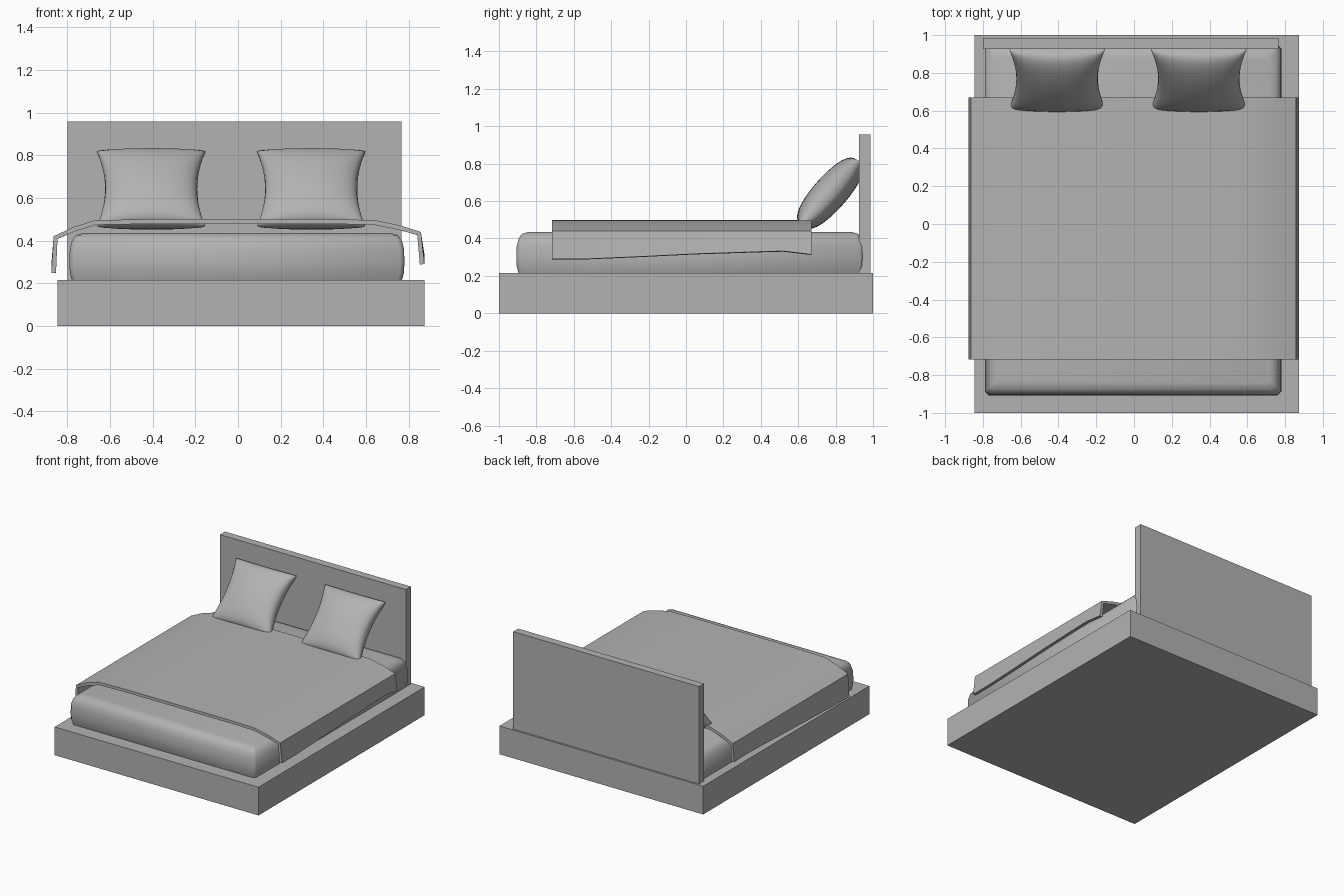
import bpy, bmesh, math
from mathutils import Vector, Matrix

if "Cube" in bpy.data.objects:
    bpy.data.objects.remove(bpy.data.objects["Cube"])

# Mid-grey finish shared by all parts
grey = bpy.data.materials.new("mid_grey")
grey.diffuse_color = (0.45, 0.45, 0.45, 1)
grey.use_nodes = True
grey.node_tree.nodes["Principled BSDF"].inputs["Base Color"].default_value = grey.diffuse_color


def box(name, lo, hi):
    lo, hi = Vector(lo), Vector(hi)
    bpy.ops.mesh.primitive_cube_add(size=1, location=(lo + hi) / 2)
    ob = bpy.context.object
    ob.name = name
    ob.scale = hi - lo
    bpy.ops.object.transform_apply(location=False, rotation=False, scale=True)
    ob.data.materials.append(grey)
    return ob


def add_mesh(name, verts, faces):
    me = bpy.data.meshes.new(name)
    me.from_pydata(verts, [], faces)
    me.materials.append(grey)
    ob = bpy.data.objects.new(name, me)
    bpy.context.collection.objects.link(ob)
    return ob


def smooth(ob, angle):
    bpy.ops.object.select_all(action='DESELECT')
    ob.select_set(True)
    bpy.context.view_layer.objects.active = ob
    for mod in list(ob.modifiers):
        bpy.ops.object.modifier_apply(modifier=mod.name)
    bpy.ops.object.shade_smooth_by_angle(angle=math.radians(angle))


# Platform base and headboard
box("base", (-0.845, -1, 0), (0.873, 1, 0.215))
box("headboard", (-0.80, 0.926, 0.215), (0.766, 0.986, 0.957))

# Mattress: stacked rectangular rings with small corner chamfers and a soft top
x0, x1, y0, y1, c = -0.79, 0.78, -0.907, 0.95, 0.02
verts = []
rings = [(0.205, 0.014), (0.25, 0.002), (0.30, 0), (0.36, 0.002), (0.40, 0.012), (0.425, 0.03), (0.435, 0.065)]
for z, d in rings:
    a, b, e, f = x0 + d, x1 - d, y0 + d, y1 - d
    verts += [(a + c, e, z), (b - c, e, z), (b, e + c, z), (b, f - c, z),
              (b - c, f, z), (a + c, f, z), (a, f - c, z), (a, e + c, z)]
faces = [(r * 8 + k, r * 8 + (k + 1) % 8, r * 8 + 8 + (k + 1) % 8, r * 8 + 8 + k)
         for r in range(len(rings) - 1) for k in range(8)]
last = (len(rings) - 1) * 8
faces += [tuple(range(7, -1, -1)), tuple(range(last, last + 8))]
smooth(add_mesh("mattress", verts, faces), 50)

# Blanket: cross-section swept along y, with hems that vary in height
profile = [(-0.864, 0.42), (-0.77, 0.464), (-0.67, 0.495), (-0.42, 0.5), (0, 0.5),
           (0.42, 0.5), (0.64, 0.496), (0.76, 0.471), (0.857, 0.44)]
stations = [(-0.717, 0.248, 0.29), (-0.55, 0.25, 0.29), (-0.25, 0.26, 0.303),
            (0.05, 0.27, 0.318), (0.35, 0.28, 0.328), (0.52, 0.285, 0.333), (0.67, 0.28, 0.315)]
verts = []
for y, hem_l, hem_r in stations:
    section = [(-0.875, hem_l)] + profile + [(0.874, hem_r)]
    verts += [(x, y, z) for x, z in section]
n = len(profile) + 2
faces = [(j * n + i, j * n + i + 1, (j + 1) * n + i + 1, (j + 1) * n + i)
         for j in range(len(stations) - 1) for i in range(n - 1)]
blanket = add_mesh("blanket", verts, faces)
sol = blanket.modifiers.new("thickness", 'SOLIDIFY')
sol.thickness = 0.022
sol.offset = -1
smooth(blanket, 40)


# Pillows: two bulged grids with pinched sides, leaning on the headboard
def pillow(name, cx, res=18):
    half_w, half_l, half_t = 0.254, 0.233, 0.092
    ticks = [-math.cos(math.pi * k / res) for k in range(res + 1)]
    bm = bmesh.new()
    for side in (1, -1):
        grid = []
        for v in ticks:
            row = []
            for u in ticks:
                x = half_w * u * (1 - 0.15 * (1 - v * v))
                y = half_l * v * (1 - 0.02 * (1 - u * u))
                bulge = max(0, (1 - u * u) ** 0.38 * (1 - v * v) ** 0.33)
                row.append(bm.verts.new((x, y, side * half_t * bulge)))
            grid.append(row)
        for j in range(res):
            for i in range(res):
                quad = [grid[j][i], grid[j][i + 1], grid[j + 1][i + 1], grid[j + 1][i]]
                bm.faces.new(quad if side > 0 else quad[::-1])
    bmesh.ops.remove_doubles(bm, verts=bm.verts, dist=1e-5)
    bmesh.ops.recalc_face_normals(bm, faces=bm.faces)
    bm.transform(Matrix.Translation((cx, 0.77, 0.642)) @ Matrix.Rotation(math.radians(48.5), 4, 'X'))
    me = bpy.data.meshes.new(name)
    bm.to_mesh(me)
    bm.free()
    me.materials.append(grey)
    ob = bpy.data.objects.new(name, me)
    bpy.context.collection.objects.link(ob)
    smooth(ob, 60)


pillow("pillow_left", -0.407)
pillow("pillow_right", 0.343)
